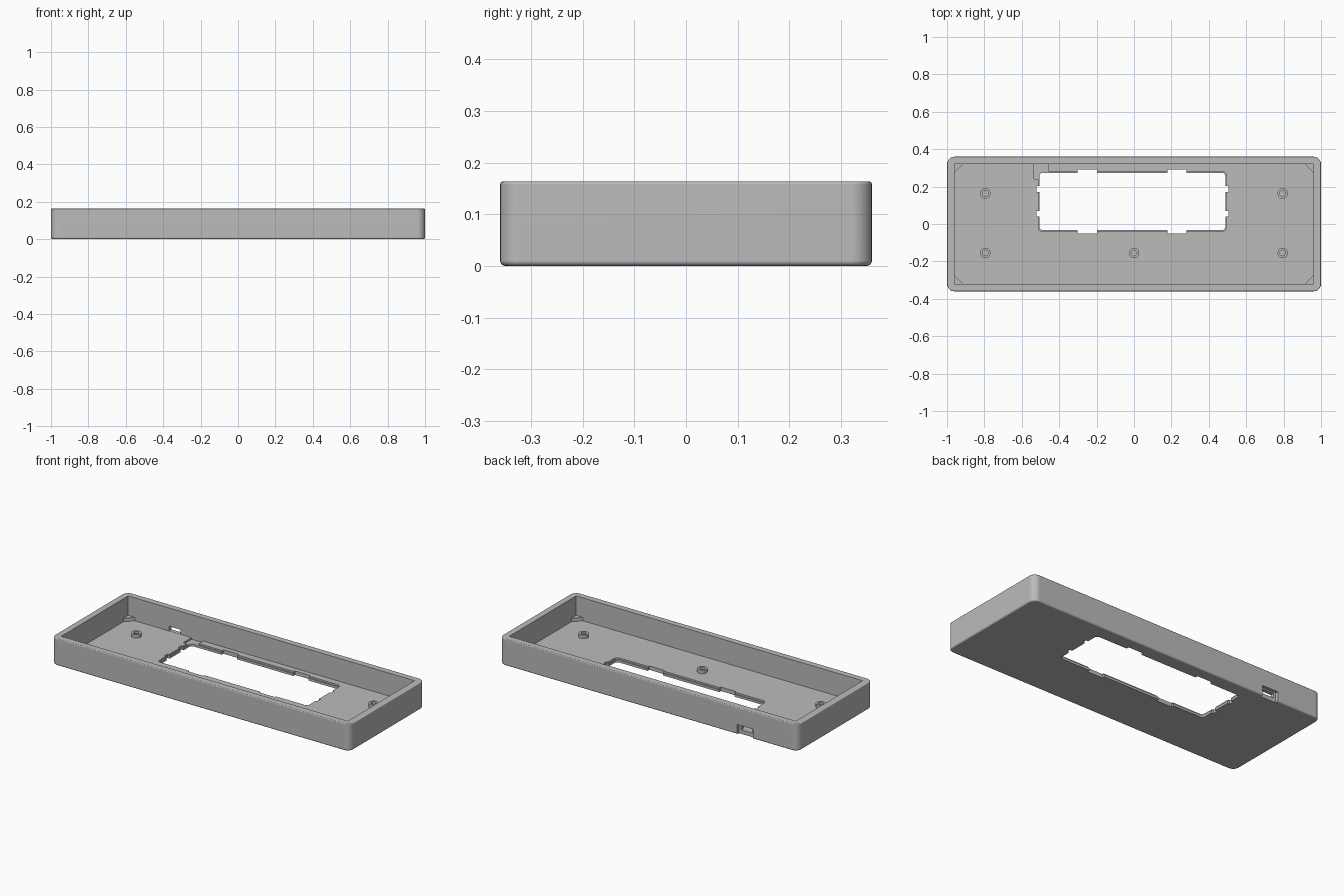
import bpy, bmesh, math

if "Cube" in bpy.data.objects:
    bpy.data.objects.remove(bpy.data.objects["Cube"])

grey = bpy.data.materials.new("plain grey")
grey.diffuse_color = (0.5, 0.5, 0.5, 1)
grey.use_nodes = True
grey.node_tree.nodes["Principled BSDF"].inputs["Base Color"].default_value = grey.diffuse_color

HX, HY, H = 1.0, 0.36, 0.163      # outer half sizes and height
WALL, FLOOR = 0.04, 0.024         # wall thickness, floor level
POST_TOP = 0.045


def ring(cx, cy, hx, hy, r, z, n=6):
    """Points of a rounded rectangle at height z."""
    if r <= 0:
        return [(cx + sx * hx, cy + sy * hy, z)
                for sx, sy in ((1, 1), (-1, 1), (-1, -1), (1, -1))]
    pts = []
    for k, (sx, sy) in enumerate(((1, 1), (-1, 1), (-1, -1), (1, -1))):
        for i in range(n + 1):
            a = math.pi / 2 * (k + i / n)
            pts.append((cx + sx * (hx - r) + r * math.cos(a),
                        cy + sy * (hy - r) + r * math.sin(a), z))
    return pts


def loft(name, rings, closed=False):
    """Skin a stack of rings, capping the ends or joining last to first."""
    bm = bmesh.new()
    loops = [[bm.verts.new(p) for p in r] for r in rings]
    pairs = list(zip(loops, loops[1:]))
    if closed:
        pairs.append((loops[-1], loops[0]))
    else:
        bm.faces.new(loops[0][::-1])
        bm.faces.new(loops[-1])
    for a, b in pairs:
        for i in range(len(a)):
            j = (i + 1) % len(a)
            bm.faces.new((a[i], a[j], b[j], b[i]))
    bmesh.ops.recalc_face_normals(bm, faces=bm.faces)
    me = bpy.data.meshes.new(name)
    bm.to_mesh(me)
    bm.free()
    me.materials.append(grey)
    ob = bpy.data.objects.new(name, me)
    bpy.context.collection.objects.link(ob)
    return ob


def activate(ob):
    bpy.ops.object.select_all(action='DESELECT')
    ob.select_set(True)
    bpy.context.view_layer.objects.active = ob


def cut(target, x0, x1, y0, y1, z0, z1, r=0):
    """Remove a (rounded) box from the target."""
    c = ((x0 + x1) / 2, (y0 + y1) / 2, (x1 - x0) / 2, (y1 - y0) / 2, r)
    tool = loft("cutter", [ring(*c, z0), ring(*c, z1)])
    tool.hide_render = True
    activate(target)
    m = target.modifiers.new("cut", 'BOOLEAN')
    m.operation, m.solver, m.object = 'DIFFERENCE', 'EXACT', tool
    bpy.ops.object.modifier_apply(modifier=m.name)
    bpy.data.objects.remove(tool)


def smooth(ob):
    activate(ob)
    bpy.ops.object.shade_smooth_by_angle(angle=math.radians(32))
    w = ob.modifiers.new("normals", 'WEIGHTED_NORMAL')
    w.keep_sharp = True


# Outer shell with filleted bottom and lightly rounded rim
section = []
for i in range(5):
    a = math.pi / 2 * i / 4
    section.append((0.01 * (1 - math.sin(a)), 0.01 * (1 - math.cos(a))))
for i in range(4):
    a = math.pi / 2 * i / 3
    section.append((0.005 * (1 - math.cos(a)), H - 0.005 * (1 - math.sin(a))))
tray = loft("tray", [ring(0, 0, HX - d, HY - d, 0.04 - d, z) for d, z in section])

# Hollow interior
cut(tray, -HX + WALL, HX - WALL, -HY + WALL, HY - WALL, FLOOR, 0.3)

# Display opening with a narrow step and clip notches
cut(tray, -0.506, 0.489, -0.033, 0.274, -0.1, 0.1, 0.02)
cut(tray, -0.511, 0.494, -0.040, 0.280, 0.014, 0.1, 0.022)
for x in (-0.25, 0.23):
    cut(tray, x - 0.052, x + 0.052, -0.05, 0.291, -0.1, 0.1)
for y in (0.055, 0.187):
    cut(tray, -0.521, 0.504, y - 0.015, y + 0.015, -0.1, 0.1)

# Shallow cable channel from the opening to the back wall
cut(tray, -0.535, -0.458, 0.24, HY - WALL, 0.014, 0.1)

# Connector port: outer recess and through hole in the back wall
cut(tray, -0.70, -0.595, 0.342, 0.4, -0.1, 0.06)
cut(tray, -0.685, -0.61, 0.3, 0.4, FLOOR + 0.001, 0.052)
smooth(tray)

# Screw posts
for i, (x, y) in enumerate(((-0.795, 0.163), (0.795, 0.163), (-0.795, -0.155),
                            (0, -0.155), (0.795, -0.155))):
    prof = ((0.028, FLOOR - 0.003), (0.028, POST_TOP),
            (0.015, POST_TOP), (0.015, FLOOR - 0.003))
    smooth(loft(f"screw_post_{i + 1}",
                [ring(x, y, r, r, r, z) for r, z in prof], closed=True))

# Triangular corner supports
for sx in (-1, 1):
    for sy in (-1, 1):
        x, y, leg = sx * (HX - WALL + 0.002), sy * (HY - WALL + 0.002), 0.05
        loft("corner_support", [[(x, y, z), (x - sx * leg, y, z), (x, y - sy * leg, z)]
                                for z in (FLOOR - 0.003, POST_TOP)])
